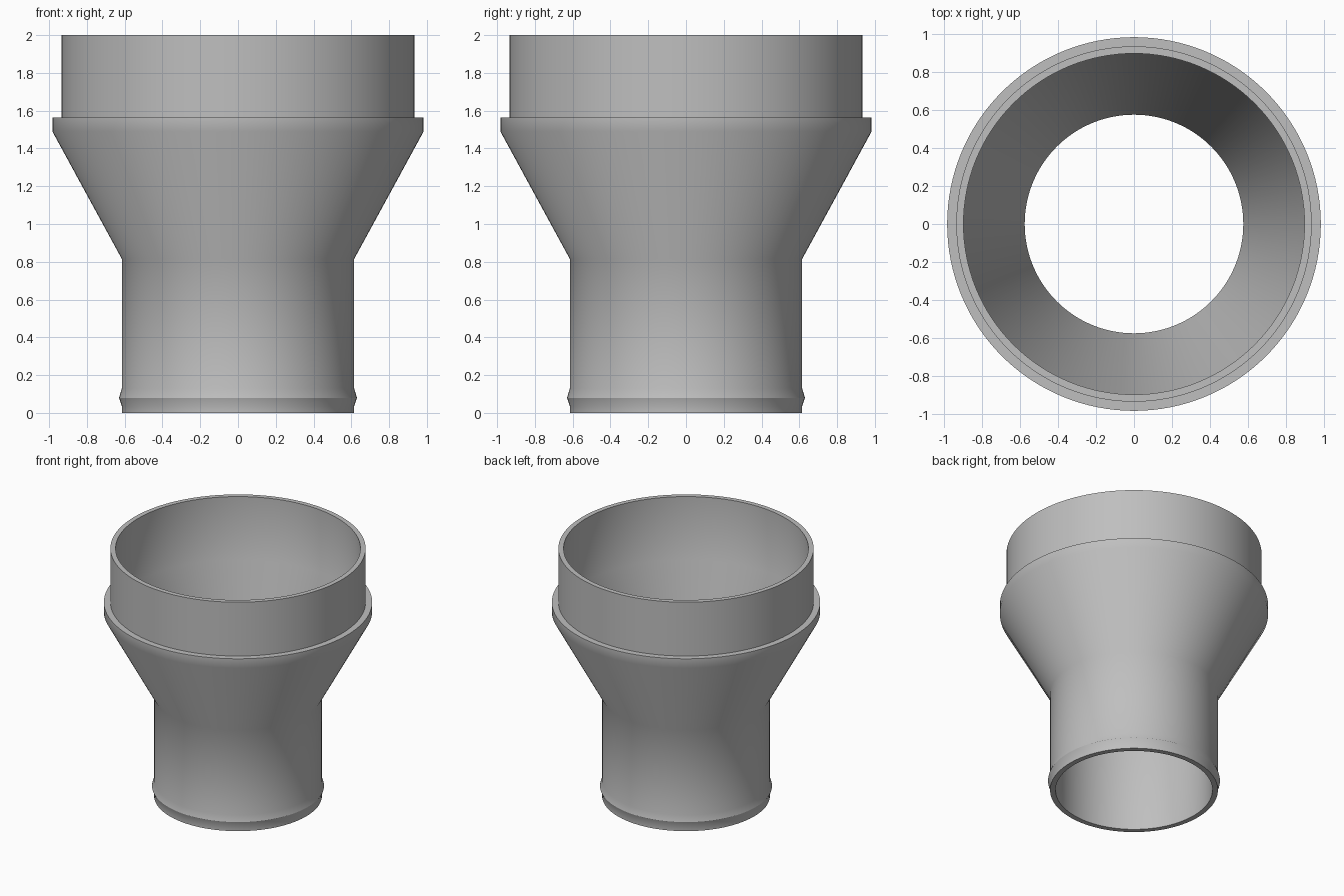
import bpy
import bmesh
import math

SIDES = 128

cube = bpy.data.objects.get("Cube")
if cube:
    bpy.data.objects.remove(cube, do_unlink=True)

# Single plain grey plastic
grey = bpy.data.materials.new("plain_grey")
grey.use_nodes = True
colour = (0.52, 0.52, 0.52, 1)
grey.diffuse_color = colour
grey.node_tree.nodes["Principled BSDF"].inputs["Base Color"].default_value = colour


def lathe(name, profile):
    """Revolve a closed (radius, height) loop around z."""
    bm = bmesh.new()
    verts = [bm.verts.new((r, 0, z)) for r, z in profile]
    edges = [bm.edges.new((a, b)) for a, b in zip(verts, verts[1:] + verts[:1])]
    bmesh.ops.spin(bm, geom=verts + edges, cent=(0, 0, 0), axis=(0, 0, 1),
                   angle=math.tau, steps=SIDES, use_merge=True)
    bmesh.ops.remove_doubles(bm, verts=bm.verts, dist=1e-5)
    bmesh.ops.recalc_face_normals(bm, faces=bm.faces)
    mesh = bpy.data.meshes.new(name)
    bm.to_mesh(mesh)
    bm.free()
    mesh.materials.append(grey)
    obj = bpy.data.objects.new(name, mesh)
    bpy.context.collection.objects.link(obj)
    bpy.ops.object.select_all(action="DESELECT")
    obj.select_set(True)
    bpy.context.view_layer.objects.active = obj
    bpy.ops.object.shade_smooth_by_angle(angle=math.radians(35))
    return obj


# Hollow reducer: spigot with retaining bead, cone, stop collar, wide socket
outer_wall = [(0.615, 0), (0.615, 0.035), (0.63, 0.08), (0.615, 0.13),
              (0.615, 0.815), (0.983, 1.49), (0.983, 1.565),
              (0.935, 1.565), (0.935, 2)]
inner_wall = [(0.897, 2), (0.897, 1.49), (0.575, 0.815), (0.575, 0)]
lathe("pipe_reducer", outer_wall + inner_wall)
